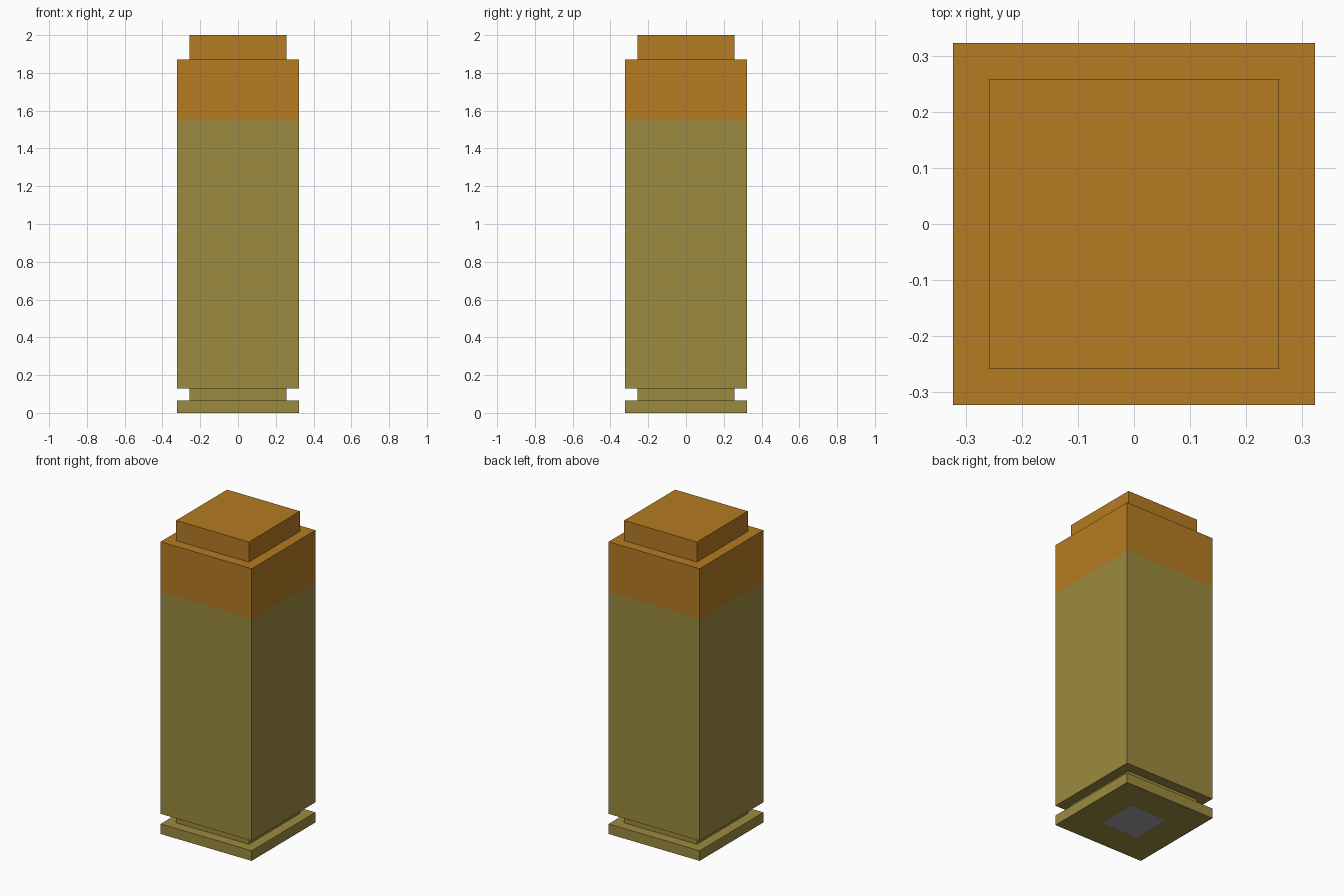
import bpy, bmesh

if "Cube" in bpy.data.objects:
    bpy.data.objects.remove(bpy.data.objects["Cube"])

U = 2 / 31  # the whole model sits on a 31-step vertical grid


def material(name, rgb):
    m = bpy.data.materials.new(name)
    m.diffuse_color = (*rgb, 1)
    m.use_nodes = True
    m.node_tree.nodes["Principled BSDF"].inputs["Base Color"].default_value = m.diffuse_color
    return m


BRASS, COPPER, STEEL = range(3)

# square rings as (half width, height), from primer edge up to the tip
profile = [(2, 0), (5, 0), (5, 1), (4, 1), (4, 2), (5, 2),
           (5, 24), (5, 29), (4, 29), (4, 31)]

bm = bmesh.new()
rings = [[bm.verts.new((sx * h * U, sy * h * U, z * U))
          for sx, sy in ((-1, -1), (1, -1), (1, 1), (-1, 1))]
         for h, z in profile]

# rim, extractor groove, case wall and bullet, joined as one skin
for k, (lower, upper) in enumerate(zip(rings, rings[1:])):
    for i in range(4):
        j = (i + 1) % 4
        f = bm.faces.new((lower[i], lower[j], upper[j], upper[i]))
        f.material_index = BRASS if profile[k + 1][1] <= 24 else COPPER

# primer flush in the base, and flat tip
bm.faces.new(rings[0][::-1]).material_index = STEEL
bm.faces.new(rings[-1]).material_index = COPPER
bm.normal_update()

mesh = bpy.data.meshes.new("cartridge")
bm.to_mesh(mesh)
bm.free()
mesh.materials.append(material("brass", (0.332, 0.254, 0.050)))
mesh.materials.append(material("copper", (0.462, 0.198, 0.016)))
mesh.materials.append(material("steel", (0.37, 0.37, 0.40)))
bpy.context.collection.objects.link(bpy.data.objects.new("cartridge", mesh))
